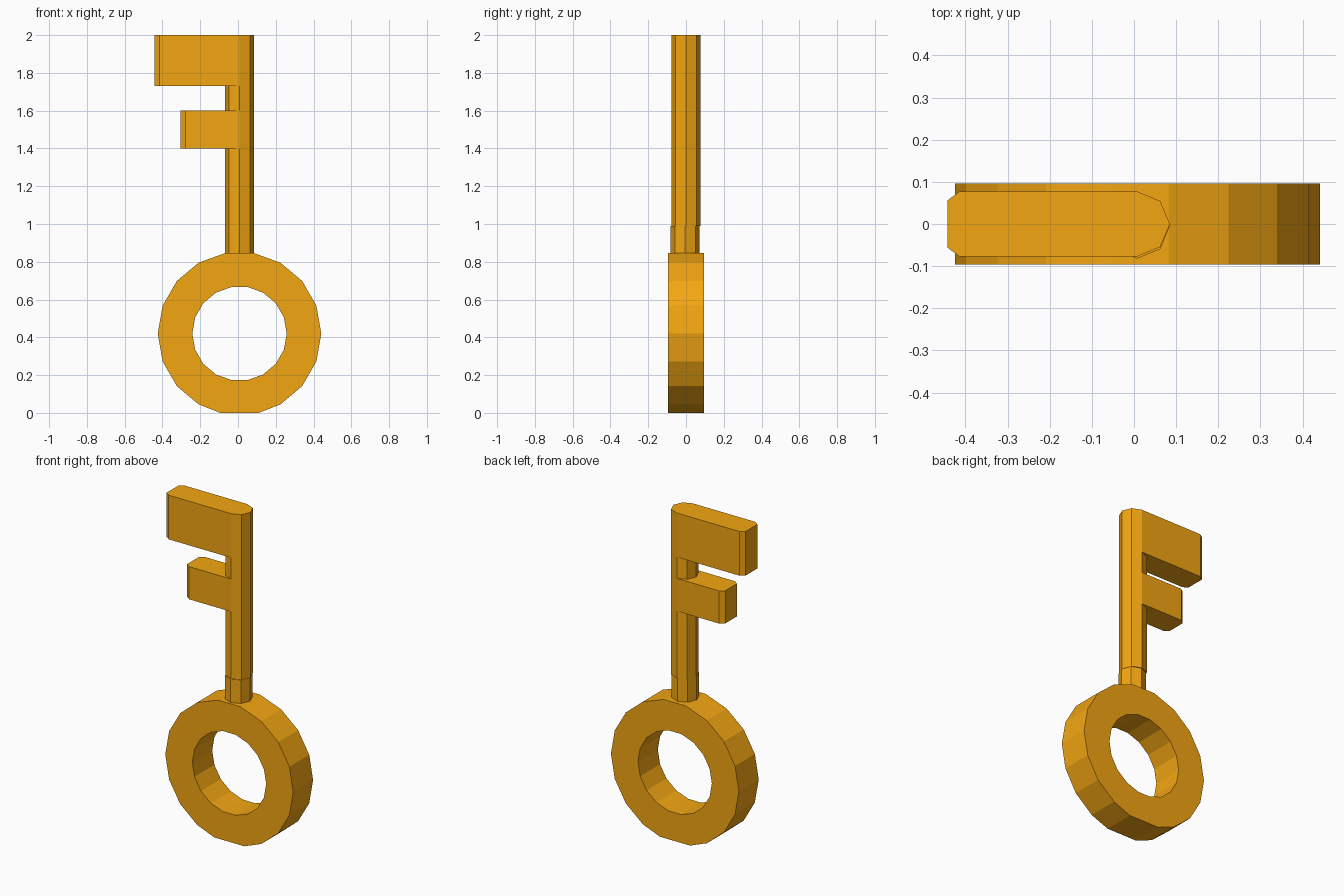
import bpy, bmesh, math

if "Cube" in bpy.data.objects:
    bpy.data.objects.remove(bpy.data.objects["Cube"])

gold = bpy.data.materials.new("gold")
gold.diffuse_color = (0.9, 0.38, 0.006, 1)
gold.use_nodes = True
gold.node_tree.nodes["Principled BSDF"].inputs["Base Color"].default_value = gold.diffuse_color

CX = 0.008      # key axis
R = 0.077       # shaft radius


def finish(name, bm):
    bmesh.ops.remove_doubles(bm, verts=bm.verts, dist=1e-4)
    bmesh.ops.recalc_face_normals(bm, faces=bm.faces)
    me = bpy.data.meshes.new(name)
    bm.to_mesh(me)
    bm.free()
    me.materials.append(gold)
    ob = bpy.data.objects.new(name, me)
    bpy.context.collection.objects.link(ob)
    return ob


def face(bm, pts):
    bm.faces.new([bm.verts.new(p) for p in pts])


def walls(bm, outline, z0, z1):
    for (ax, ay), (bx, by) in zip(outline, outline[1:] + outline[:1]):
        face(bm, [(ax, ay, z0), (bx, by, z0), (bx, by, z1), (ax, ay, z1)])


def arc(first, last, y=0):
    return [(CX + R * math.cos(math.radians(a)), y + R * math.sin(math.radians(a)))
            for a in range(first, last + 1, 45)]


# Bow: 18-sided flat ring, slightly squared off at the bottom
def ring_loop(r, y, bottom=None):
    pts = []
    for i in range(18):
        a = math.radians(20 * i)
        x, z = r * math.cos(a), r * math.sin(a)
        if bottom and i in (13, 14):
            x, z = math.copysign(bottom, x), -0.42
        pts.append((CX + x, y, 0.42 + z))
    return pts


T = 0.096
bm = bmesh.new()
loops = [ring_loop(0.433, -T, 0.102), ring_loop(0.433, T, 0.102),
         ring_loop(0.25, T), ring_loop(0.25, -T)]
for k in range(4):
    a, b = loops[k], loops[(k + 1) % 4]
    for i in range(18):
        j = (i + 1) % 18
        face(bm, [a[i], a[j], b[j], b[i]])
finish("bow_ring", bm)

# Collar: short octagonal stem, a touch further forward than the shaft
bm = bmesh.new()
stem = arc(0, 315, -0.005)
walls(bm, stem, 0.835, 0.99)
for z in (0.835, 0.99):
    face(bm, [(x, y, z) for x, y in stem])
finish("collar", bm)

# Shaft with bits: stacked segments, each plain or reaching left to a bit tip
segments = [(0.99, 1.40, None), (1.40, 1.60, -0.305),
            (1.60, 1.73, None), (1.73, 2.00, -0.443)]
right, left = arc(-90, 90), arc(135, 225)


def tip(x):
    return [(x + 0.028, R), (x, 0.056), (x, -0.056), (x + 0.028, -R)]


bm = bmesh.new()
for z0, z1, reach in segments:
    outline = right + (tip(reach) if reach else left)
    walls(bm, outline, z0, z1)
    if reach:
        # ledge around the shaft under the bit, and over it unless at the end
        ledge = [right[-1]] + tip(reach) + [right[0]] + left[::-1]
        face(bm, [(x, y, z0) for x, y in ledge])
        top = outline if z1 == 2.0 else ledge
        face(bm, [(x, y, z1) for x, y in top])
face(bm, [(x, y, 0.99) for x, y in right + left])
finish("shaft_and_bits", bm)
